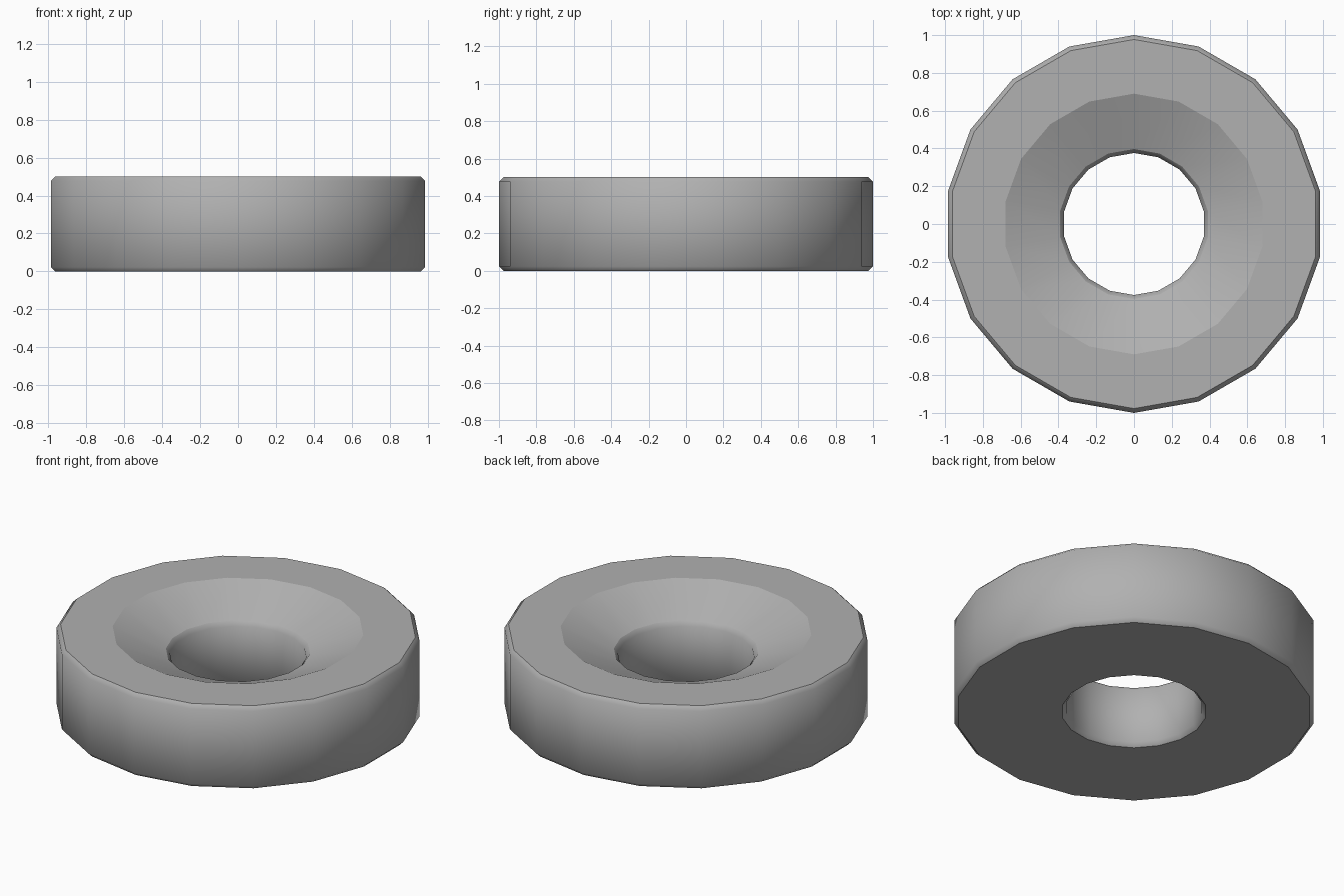
import bpy, bmesh, math

if "Cube" in bpy.data.objects:
    bpy.data.objects.remove(bpy.data.objects["Cube"])

SIDES = 18
C = 0.023  # chamfer size

# Closed cross-section (radius, height, sharp corner) of the ring
profile = [
    (1.0 - C, 0.0, True), (1.0, C, False), (1.0, 0.5 - C, False), (1.0 - C, 0.5, True),  # outer wall
    (0.69, 0.5, True), (0.397, 0.377, True),                                             # rim and dish
    (0.376, 0.352, False), (0.376, C, False), (0.376 + C, 0.0, True),                    # bore
]

# Revolve the cross-section into an 18-sided ring
bm = bmesh.new()
rings = []
for i in range(SIDES):
    a = math.pi / 2 + 2 * math.pi * i / SIDES
    rings.append([bm.verts.new((r * math.cos(a), r * math.sin(a), z)) for r, z, s in profile])
n = len(profile)
for i in range(SIDES):
    p, q = rings[i], rings[(i + 1) % SIDES]
    for j in range(n):
        k = (j + 1) % n
        bm.faces.new((p[j], q[j], q[k], p[k])).smooth = True
    # Sharp edges around the flat faces, soft ones between walls and chamfers
    for j in range(n):
        bm.edges.get((p[j], q[j])).smooth = not profile[j][2]
bmesh.ops.recalc_face_normals(bm, faces=bm.faces)

mesh = bpy.data.meshes.new("countersunk_ring")
bm.to_mesh(mesh)
bm.free()
ring = bpy.data.objects.new("countersunk_ring", mesh)
bpy.context.collection.objects.link(ring)

# Darker grey
mat = bpy.data.materials.new("dark_grey")
mat.diffuse_color = (0.44, 0.44, 0.44, 1.0)
mat.use_nodes = True
mat.node_tree.nodes["Principled BSDF"].inputs["Base Color"].default_value = mat.diffuse_color
mesh.materials.append(mat)
